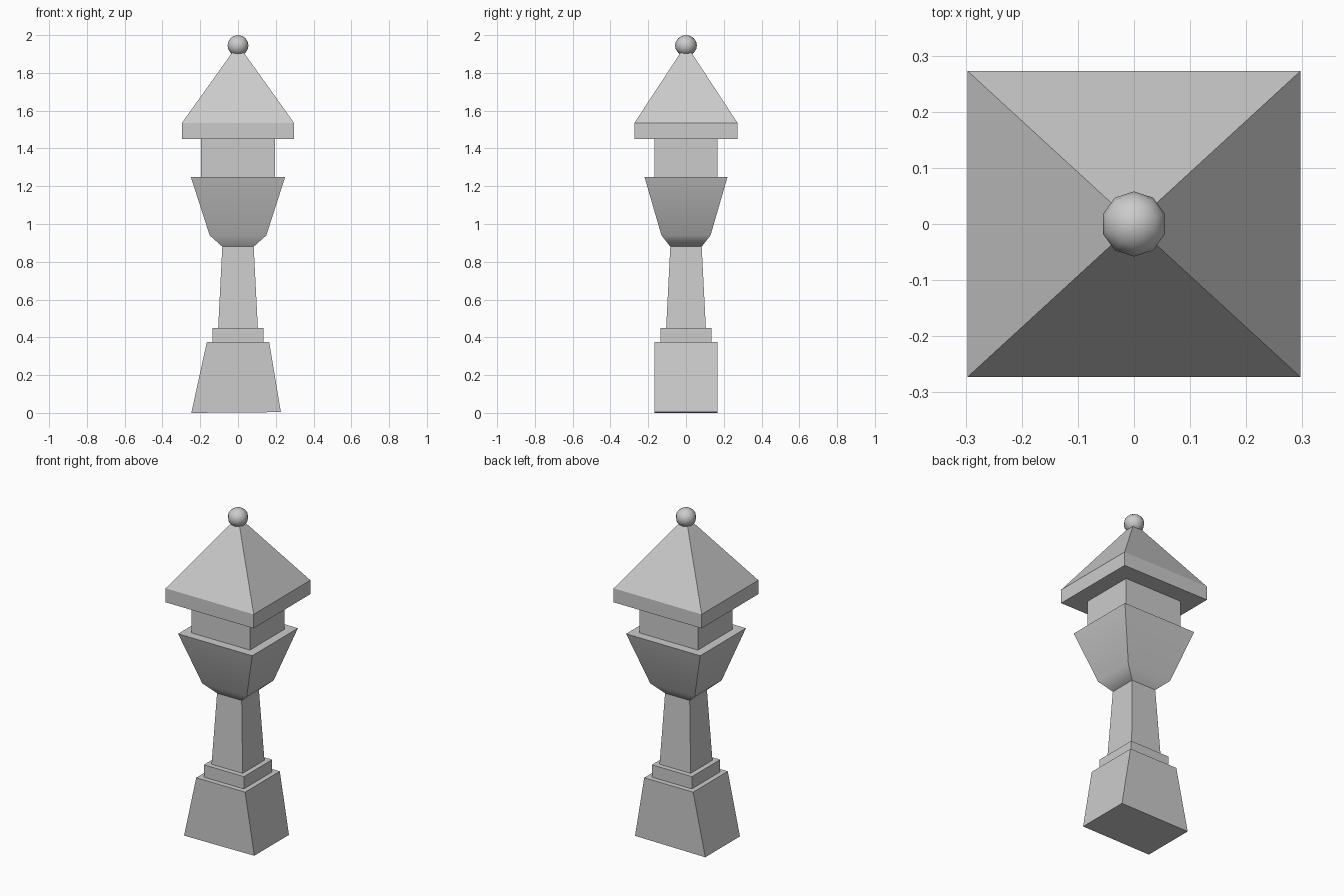
import bpy, bmesh

if "Cube" in bpy.data.objects:
    bpy.data.objects.remove(bpy.data.objects["Cube"])


def finish(name, bm):
    bmesh.ops.recalc_face_normals(bm, faces=bm.faces[:])
    mesh = bpy.data.meshes.new(name)
    bm.to_mesh(mesh)
    bm.free()
    obj = bpy.data.objects.new(name, mesh)
    bpy.context.collection.objects.link(obj)
    return obj


def stack(name, levels):
    """Capped rectangular loft; each level is (half width x, half depth y, z)."""
    bm = bmesh.new()
    rings = [[bm.verts.new((sx * hx, sy * hy, z))
              for sx, sy in ((-1, -1), (1, -1), (1, 1), (-1, 1))]
             for hx, hy, z in levels]
    for low, high in zip(rings, rings[1:]):
        for i in range(4):
            j = (i + 1) % 4
            bm.faces.new((low[i], low[j], high[j], high[i]))
    bm.faces.new(rings[0][::-1])
    bm.faces.new(rings[-1])
    return finish(name, bm)


def smooth(obj, angle):
    bpy.ops.object.select_all(action='DESELECT')
    obj.select_set(True)
    bpy.context.view_layer.objects.active = obj
    bpy.ops.object.shade_smooth_by_angle(angle=angle)


# Flared foot, wider on the left and very slightly tilted underneath
foot = stack("foot", [(0.237, 0.167, 0), (0.165, 0.167, 0.375)])
for v in foot.data.vertices:
    if v.co.z < 0.1:
        v.co.x -= 0.01
        if v.co.x > 0:
            v.co.z = 0.004

# Step and tapered shaft
stack("step", [(0.135, 0.136, 0.375), (0.135, 0.136, 0.45)])
stack("shaft", [(0.105, 0.105, 0.45), (0.083, 0.083, 0.882)])

# Flared cup under the lantern
cup = stack("cup", [(0.083, 0.083, 0.88), (0.15, 0.13, 0.94), (0.25, 0.22, 1.25)])
smooth(cup, 0.75)

# Lantern box
stack("lantern_box", [(0.197, 0.167, 1.25), (0.197, 0.167, 1.45)])

# Pyramid roof with a square eave
stack("roof", [(0.297, 0.273, 1.45), (0.297, 0.273, 1.535), (0.018, 0.017, 1.925)])

# Ball finial
bm = bmesh.new()
bmesh.ops.create_uvsphere(bm, u_segments=10, v_segments=8, radius=1)
bmesh.ops.scale(bm, vec=(0.058, 0.058, 0.055), verts=bm.verts[:])
bmesh.ops.translate(bm, vec=(0, 0, 1.945), verts=bm.verts[:])
smooth(finish("finial", bm), 0.8)
